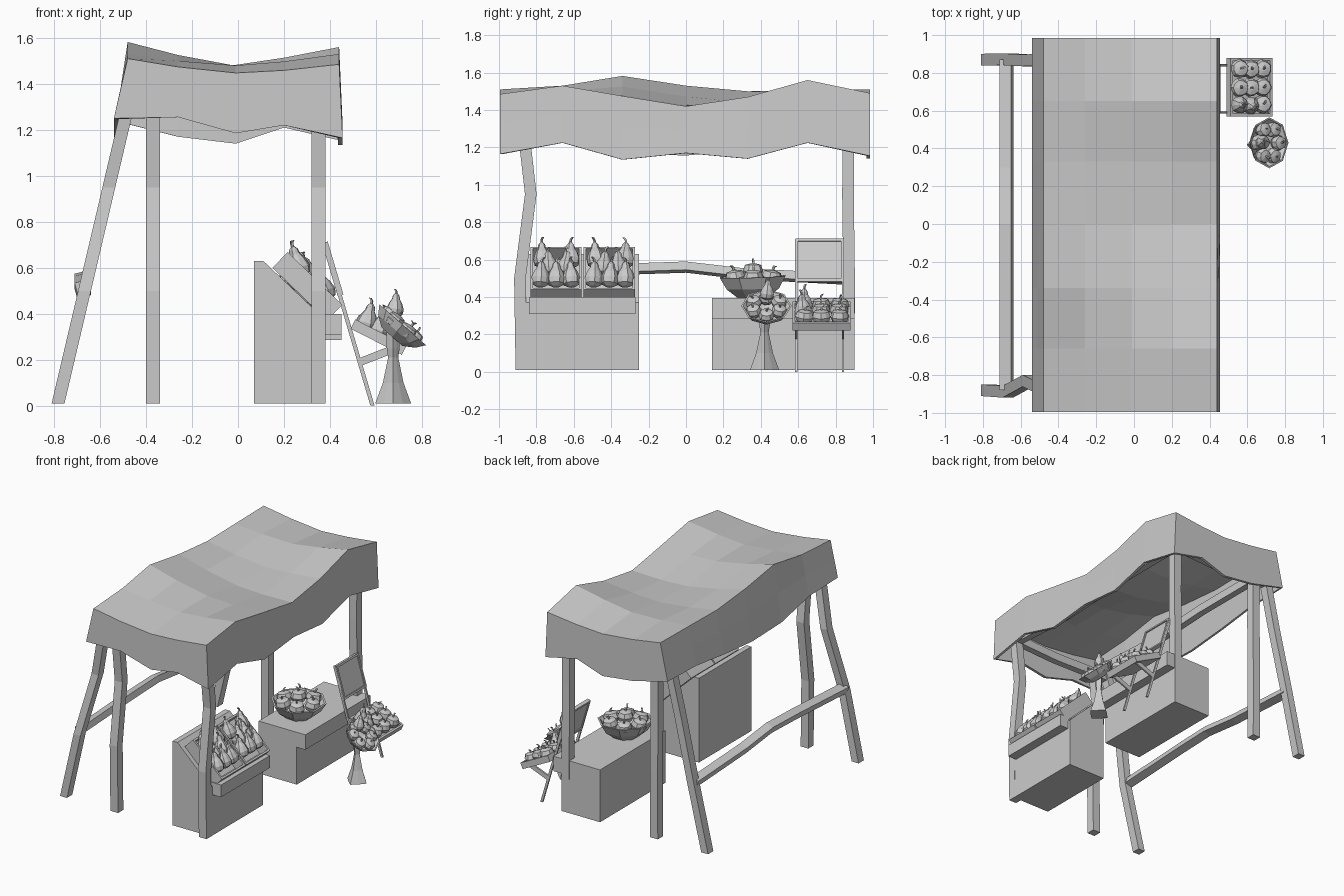
import bpy, bmesh, math, random
from mathutils import Vector, Matrix

if "Cube" in bpy.data.objects:
    bpy.data.objects.remove(bpy.data.objects["Cube"])
random.seed(4)


def make(name, verts, faces, mat=None):
    me = bpy.data.meshes.new(name)
    me.from_pydata([tuple(v) for v in verts], [], faces)
    bm = bmesh.new()
    bm.from_mesh(me)
    bmesh.ops.recalc_face_normals(bm, faces=bm.faces)
    bm.to_mesh(me)
    bm.free()
    ob = bpy.data.objects.new(name, me)
    bpy.context.collection.objects.link(ob)
    if mat:
        ob.matrix_world = mat
    return ob


def sweep(name, pts, u, v, mat=None):
    """Four-sided bar along pts, section spanned by half-vectors u and v."""
    u, v = Vector(u), Vector(v)
    verts, faces = [], []
    for p in pts:
        p = Vector(p)
        verts += [p - u - v, p + u - v, p + u + v, p - u + v]
    n = len(pts)
    for i in range(n - 1):
        for k in range(4):
            a, b = 4 * i + k, 4 * i + (k + 1) % 4
            faces.append((a, b, b + 4, a + 4))
    faces += [(3, 2, 1, 0), tuple(range(4 * n - 4, 4 * n))]
    return make(name, verts, faces, mat)


def box(name, x0, x1, y0, y1, z0, z1, mat=None):
    y, z = (y0 + y1) / 2, (z0 + z1) / 2
    return sweep(name, [(x0, y, z), (x1, y, z)], (0, (y1 - y0) / 2, 0), (0, 0, (z1 - z0) / 2), mat)


def extrude_xz(name, prof, y0, y1):
    n = len(prof)
    verts = [(x, y, z) for y in (y0, y1) for x, z in prof]
    faces = [tuple(range(n)), tuple(range(n, 2 * n))]
    faces += [(i, (i + 1) % n, n + (i + 1) % n, n + i) for i in range(n)]
    return make(name, verts, faces)


def lathe(name, prof, n, mat, rib=0.0, caps=True):
    verts, faces = [], []
    for r, z in prof:
        for k in range(n):
            a = 2 * math.pi * k / n
            rr = r * (1 - rib * (k % 2))
            verts.append((rr * math.cos(a), rr * math.sin(a), z))
    for i in range(len(prof) - 1):
        for k in range(n):
            a, b = n * i + k, n * i + (k + 1) % n
            faces.append((a, b, b + n, a + n))
    if caps:
        faces += [tuple(range(n)), tuple(range(len(verts) - n, len(verts)))]
    return make(name, verts, faces, mat)


def place(loc, axis=(0, 0, 1), spin=0.0):
    q = Vector((0, 0, 1)).rotation_difference(Vector(axis))
    return Matrix.Translation(loc) @ q.to_matrix().to_4x4() @ Matrix.Rotation(spin, 4, 'Z')


def fruit(kind, loc, axis=(0, 0, 1), s=1.0):
    """Pumpkin or gourd with a bent stem; loc is the underside."""
    m = place(loc, axis, random.uniform(0, 6)) @ Matrix.Scale(s, 4)
    if kind == "gourd":
        prof = [(.02, 0), (.046, .015), (.052, .045), (.04, .08), (.024, .105), (.02, .125), (.009, .138)]
    else:
        prof = [(.02, .004), (.045, .012), (.056, .04), (.045, .072), (.014, .08)]
    lathe(kind, prof, 10, m, 0.06)
    h = prof[-1][1] - .004
    sweep(kind + "_stem", [(0, 0, h), (.002, 0, h + .018), (.014, 0, h + .03)], (.005, 0, 0), (0, .005, 0), m)


def bowl(name, r, h, mat):
    lathe(name, [(r * .45, 0), (r * .8, h * .45), (r, h), (r * .93, h), (r * .7, h * .5), (r * .35, h * .2)], 8, mat)


def crate(name, L, W, H, mat, t=.014):
    """Open crate: local x runs down the slope, y across, z out of it."""
    box(name + "_base", 0, L, -W / 2, W / 2, 0, t, mat)
    for y in (-W / 2, W / 2 - t):
        box(name + "_side", 0, L, y, y + t, 0, H, mat)
    for x in (0, L - t):
        box(name + "_end", x, x + t, -W / 2 + t, W / 2 - t, 0, H, mat)


# Canopy: wavy cloth top with two-row skirts
XS = [-.48, -.26, -.01, .2, .44]
YS = [-.995, -.66, -.34, 0, .33, .65, .985]
BACK = [1.51, 1.53, 1.582, 1.53, 1.50, 1.505, 1.51]
FRONT = [1.485, 1.53, 1.475, 1.42, 1.47, 1.56, 1.49]
SAG = [0, .6, 1, .65, 0]


def top(i, j):
    f = i / 4
    return Vector((XS[i], YS[j], BACK[j] * (1 - f) + FRONT[j] * f - .05 * SAG[i]))


HEM_X = [1.16, 1.225, 1.135, 1.17, 1.14, 1.225, 1.155]
HEM_B = [1.25, 1.24, 1.17, 1.16, 1.19, 1.23, 1.24]
HEM_F = [1.25, 1.255, 1.185, 1.22, 1.165]
HEM_R = [1.24, 1.17, 1.14, 1.21, 1.155]
ring = ([(i, 0) for i in range(5)] + [(4, j) for j in range(1, 7)]
        + [(i, 6) for i in range(3, -1, -1)] + [(0, j) for j in range(5, 0, -1)])
verts = [top(i, j) for i in range(5) for j in range(7)]
faces = [(i * 7 + j, i * 7 + j + 1, i * 7 + j + 8, i * 7 + j + 7) for i in range(4) for j in range(6)]
n0, nr = len(verts), len(ring)
for t in (.5, 1):
    for i, j in ring:
        p = top(i, j)
        z = HEM_F[i] if j == 0 else HEM_R[i] if j == 6 else HEM_X[j] if i == 4 else HEM_B[j]
        p.z += (z - p.z) * t
        p.x += {0: -.06, 4: .015}.get(i, 0) * t
        verts.append(p)
for k in range(nr):
    k2 = (k + 1) % nr
    a, b = (ring[q][0] * 7 + ring[q][1] for q in (k, k2))
    faces += [(a, b, n0 + k2, n0 + k), (n0 + k, n0 + k2, n0 + nr + k2, n0 + nr + k)]
canopy = make("canopy", verts, faces)
me = canopy.data
if me.polygons[0].normal.z < 0:
    me.flip_normals()
mod = canopy.modifiers.new("thickness", 'SOLIDIFY')
mod.thickness, mod.offset = .02, -1

# Posts: bent at the front end (-y), nearly straight at the back end
BENT = [(.01, -.88), (.5, -.888), (.95, -.83), (1.3, -.87)]
STRAIGHT = [(.01, .87), (.5, .872), (.95, .866), (1.3, .87)]
for path in (BENT, STRAIGHT):
    for x in (.35, -.37):
        sweep("post", [(x, y, z) for z, y in path], (.031, 0, 0), (0, .031, 0))
    sweep("raking_leg", [(-.785 + .235 * z, y, z) for z, y in path], (.028, 0, 0), (0, .031, 0))

# Roof frame and rear rail
for x in (.35, -.37):
    sweep("long_beam", [(x, y, z) for y, z in ((-.9, 1.3), (-.3, 1.27), (.3, 1.3), (.9, 1.3))], (.025, 0, 0), (0, 0, .03))
for y in (-.87, .87):
    sweep("cross_beam", [(x, y, z) for x, z in ((-.5, 1.3), (0, 1.29), (.4, 1.31))], (0, .025, 0), (0, 0, .03))
sweep("rear_rail", [(-.675, y, z) for y, z in ((-.88, .52), (-.3, .55), (0, .56), (.3, .525), (.87, .495))],
      (.03, 0, .008), (-.006, 0, .022))

# Counters with front ledges
extrude_xz("sloped_counter", [(.07, .01), (.38, .01), (.38, .37), (.32, .43), (.11, .63), (.07, .63)], -.86, -.25)
extrude_xz("sloped_counter_ledge", [(.37, .31), (.45, .31), (.45, .40), (.37, .40)], -.84, -.27)
box("flat_counter", .07, .38, .14, .90, .01, .395)
box("flat_counter_ledge", .37, .45, .14, .90, .285, .395)

# Sloped crates of gourds
slope = math.radians(44)
for y in (-.695, -.41):
    m = Matrix.Translation((.15, y, .6)) @ Matrix.Rotation(slope, 4, 'Y')
    crate("slope_crate", .33, .275, .095, m)
    for u, row in ((.12, (-.07, .08)), (.19, (-.03, .05)), (.27, (-.085, .0, .085))):
        for v in row:
            fruit("gourd", m @ Vector((u, v, .06)), (-.3, random.uniform(-.1, .1), .95))

# Pumpkin bowl on the flat counter
bowl("counter_bowl", .19, .115, place((.24, .36, .395), (.04, -.03, 1), .39))
for k in range(6):
    a = k * math.pi / 3
    fruit("pumpkin", (.24 + .105 * math.cos(a), .36 + .105 * math.sin(a), .465), (.2 * math.cos(a), .2 * math.sin(a), 1))
fruit("pumpkin", (.24, .36, .5))

# Tilted basket on a flared stand
lathe("basket_stand", [(.078, .01), (.045, .1), (.022, .21), (.028, .25), (.03, .33)], 8, place((.675, .42, 0)), .25)
tilt = place((.67, .43, .30), (.66, 0, .75))
bowl("basket", .135, .07, tilt)
for k in range(6):
    a = k * math.pi / 3
    fruit("pumpkin", tilt @ Vector((.072 * math.cos(a), .072 * math.sin(a), .03)), (.6, .2 * math.sin(a), .77), .78)
fruit("gourd", tilt @ Vector((-.05, .0, .07)), (.1, .1, 1), .75)

# Easel with framed board, brackets and tilted crate
for y in (.59, .84):
    sweep("easel_leg", [(.585, y, 0), (.375, y, .71)], (.009, 0, 0), (0, .006, 0))
    sweep("easel_bracket", [(.53, y, .19), (.71, y, .26)], (-.006, 0, .016), (0, .006, 0))
lean = Matrix.Translation((.445, .715, .48)) @ Matrix.Rotation(-math.atan2(.21, .71), 4, 'Y')
box("sign_board", -.006, .006, -.13, .13, 0, .24, lean)
for y in (-.13, .115):
    box("sign_frame_side", -.012, .014, y, y + .015, 0, .24, lean)
for z in (0, .225):
    box("sign_frame_rail", -.012, .014, -.13, .13, z, z + .015, lean)
m = Matrix.Translation((.49, .725, .335)) @ Matrix.Rotation(math.radians(27), 4, 'Y')
crate("easel_crate", .25, .31, .045, m)
for u in (.06, .125, .195):
    for v in (-.095, 0, .095):
        kind = "gourd" if v < 0 and u < .15 else "pumpkin"
        fruit(kind, m @ Vector((u, v, .014)), (.25, random.uniform(-.1, .1), 1), .92)
